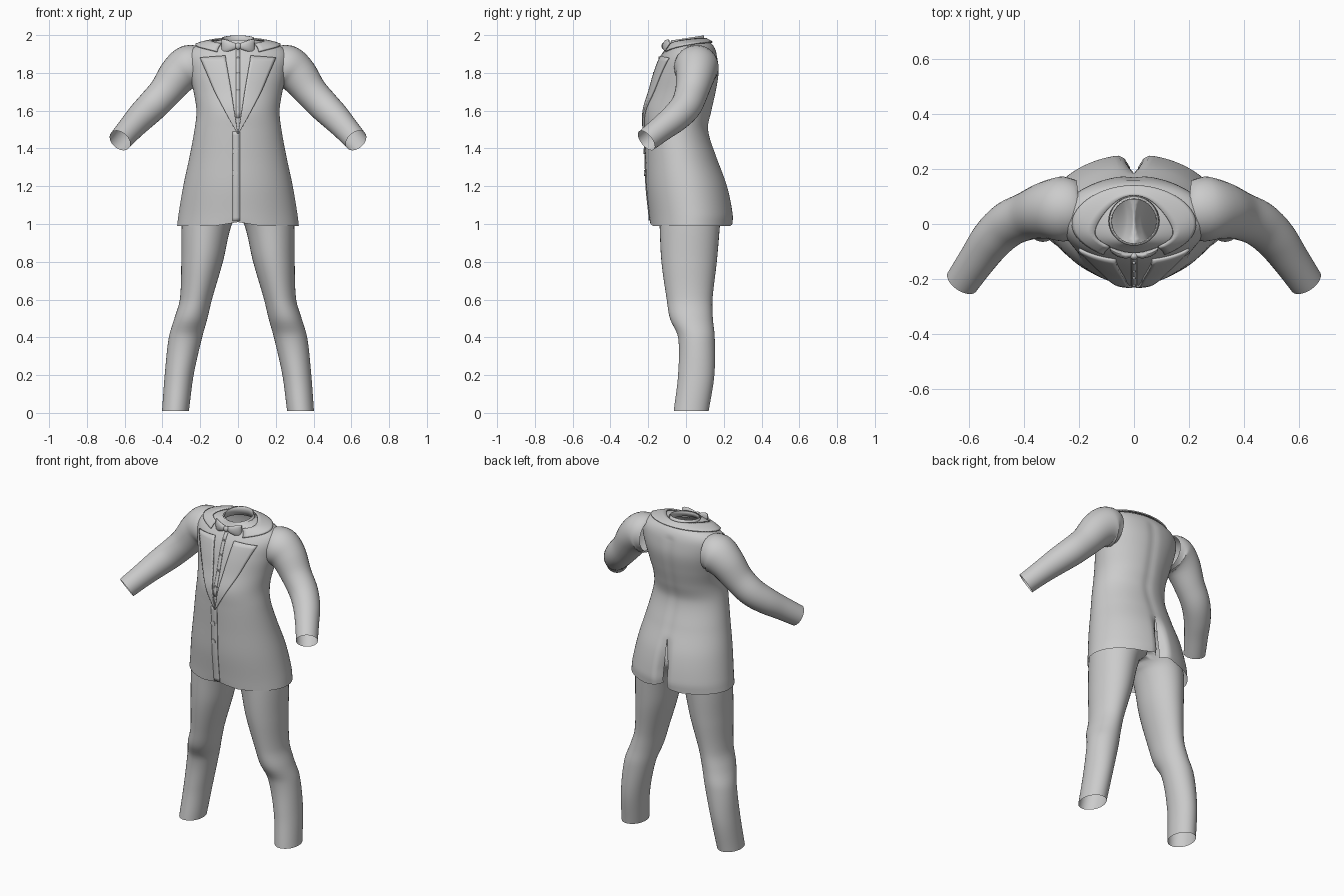
import bpy, bmesh, math
from mathutils import Vector

if "Cube" in bpy.data.objects:
    bpy.data.objects.remove(bpy.data.objects["Cube"])


def sample(keys, t):
    """Smooth (cubic Hermite) interpolation of key rows by their first value."""
    t = max(keys[0][0], min(keys[-1][0], t))
    i = max(j for j in range(len(keys) - 1) if keys[j][0] <= t)

    def slope(j, c):
        a, b = keys[max(j - 1, 0)], keys[min(j + 1, len(keys) - 1)]
        return (b[c] - a[c]) / (b[0] - a[0])
    h = keys[i + 1][0] - keys[i][0]
    u = (t - keys[i][0]) / h
    return [(2*u**3 - 3*u*u + 1) * keys[i][c] + (3*u*u - 2*u**3) * keys[i + 1][c]
            + h * ((u**3 - 2*u*u + u) * slope(i, c) + (u**3 - u*u) * slope(i + 1, c))
            for c in range(1, len(keys[0]))]


def loft(name, rings, closed=True, caps=False, mirror=False, thick=0):
    """Skin a list of equal-length point rows."""
    bm = bmesh.new()
    rows = [[bm.verts.new(p) for p in r] for r in rings]
    n = len(rows[0])
    for a, b in zip(rows, rows[1:]):
        for i in range(n if closed else n - 1):
            j = (i + 1) % n
            bm.faces.new((a[i], a[j], b[j], b[i]))
    if caps:
        bm.faces.new(rows[0][::-1])
        bm.faces.new(rows[-1])
    bmesh.ops.remove_doubles(bm, verts=bm.verts, dist=1e-4)
    # drop walls lying on the mirror plane
    inner = [f for f in bm.faces if mirror and all(abs(v.co.x) < 1e-4 for v in f.verts)]
    bmesh.ops.delete(bm, geom=inner, context='FACES')
    bmesh.ops.recalc_face_normals(bm, faces=bm.faces)
    me = bpy.data.meshes.new(name)
    bm.to_mesh(me)
    bm.free()
    ob = bpy.data.objects.new(name, me)
    bpy.context.collection.objects.link(ob)
    if mirror:
        ob.modifiers.new("mirror", 'MIRROR')
    if thick:
        s = ob.modifiers.new("thickness", 'SOLIDIFY')
        s.thickness, s.offset = thick, 0
    return ob


def steps(a, b, n):
    return [a + (b - a) * i / n for i in range(n + 1)]


# Jacket body: z, half width, front y, back y
BODY = [(0.99, .322, -.19, .25), (1.05, .315, -.195, .252), (1.2, .29, -.21, .222),
        (1.35, .258, -.215, .165), (1.5, .23, -.22, .12), (1.6, .22, -.22, .138),
        (1.7, .235, -.192, .16), (1.8, .258, -.165, .175), (1.88, .27, -.135, .168),
        (1.925, .25, -.105, .155), (1.955, .19, -.085, .135), (1.975, .092, -.077, .10)]


def body(z, a, lift=0):
    """Point on the jacket; a = 0 is the middle of the back."""
    hw, yf, yb = sample(BODY, z)
    x = (hw + lift) * math.sin(a)
    y = (yf + yb) / 2 + ((yb - yf) / 2 + lift) * math.cos(a)
    return Vector((x, y, z))


def front(x, z, lift=0):
    """Point on the jacket front at a given x."""
    hw, yf, yb = sample(BODY, z)
    y = (yf + yb) / 2 - (yb - yf) / 2 * math.sqrt(max(0, 1 - (x / hw) ** 2))
    return Vector((x, y - lift, z))


# Jacket with an open, inward-curled vent at the back
rings = []
for z in steps(0.99, 1.975, 64):
    vent = max(0, min(1, (1.29 - z) / 0.2))
    groove = .006 + .055 * vent if z < 1.9 else 0
    ring = []
    for u in steps(-1, 1, 96):
        # denser points towards the back opening
        a = math.pi + u * (math.pi - .045 * vent)
        p = body(z, a)
        if p.y > 0:
            p.y -= groove * math.exp(-(p.x / .028) ** 2)
        if z < 1.03:
            p.z += .02 * max(0, 1 - abs(p.x) / .12) * (1.03 - z) / .04
        ring.append(p)
    rings.append(ring)
loft("jacket_body", rings, closed=False)

# Sleeves: path position, radius
ARM = [(0, .20, .06, 1.83, .10), (1, .255, .055, 1.83, .118), (2, .315, .05, 1.79, .105),
       (3, .385, .03, 1.70, .088), (4, .455, .0, 1.625, .083), (5, .515, -.055, 1.565, .077),
       (6, .57, -.13, 1.505, .068), (7, .625, -.21, 1.442, .062)]
rings = []
for t in steps(0, 7, 36):
    x, y, z, r = sample(ARM, t)
    c = Vector((x, y, z))
    d = (Vector(sample(ARM, t + .05)[:3]) - Vector(sample(ARM, t - .05)[:3])).normalized()
    side = d.cross(Vector((0, 1, 0))).normalized()
    up = side.cross(d)
    rings.append([c + r * (side * math.cos(a) + up * math.sin(a))
                  for a in steps(0, 2 * math.pi, 32)[:-1]])
loft("sleeve", rings, mirror=True)

# Trousers: z, inner x, outer x, front y, back y; legs merge at the crotch
LEG = [(0.01, .26, .402, -.065, .12), (.2, .235, .388, -.042, .15), (.4, .19, .366, -.042, .152),
       (.5, .162, .337, -.085, .142), (.6, .138, .308, -.102, .14), (.8, .08, .30, -.13, .163),
       (1.0, .032, .298, -.14, .18), (1.05, -.01, .292, -.142, .182),
       (1.12, -.15, .28, -.145, .175), (1.22, -.25, .255, -.15, .15)]
rings = []
for z in steps(.01, 1.22, 60):
    xi, xo, yf, yb = sample(LEG, z)
    rings.append([(max(0, (xi + xo) / 2 + (xo - xi) / 2 * math.cos(a)),
                   (yf + yb) / 2 + (yb - yf) / 2 * math.sin(a), z)
                  for a in steps(0, 2 * math.pi, 40)[:-1]])
loft("trousers", rings, mirror=True)

# Lapels: z, inner x, outer x
LAPEL = [(1.48, .0, .004), (1.6, .02, .07), (1.7, .035, .122), (1.8, .052, .165), (1.88, .066, .20)]
rings = []
for z in steps(1.48, 1.88, 20):
    xi, xo = sample(LAPEL, z)
    rings.append([front(x, z + .015 * (z > 1.87) * (xo - x) / xo, .006)
                  for x in steps(xi, xo, 8)])
loft("lapel", rings, closed=False, mirror=True, thick=.01)

# Jacket collar wrapping the neck from lapel to lapel
rings = []
for a in steps(-2.72, 2.72, 48):
    f = (abs(a) / 2.72) ** 3
    lo, hi = 1.955 - .05 * f, 1.975 - .028 * f
    rings.append([body(z, a, .004) + Vector((0, 0, .007)) for z in steps(lo, hi, 5)])
loft("jacket_collar", rings, closed=False, thick=.008)

# Shirt front with its button strip
rings = []
for z in steps(1.50, 1.94, 16):
    w = sample(LAPEL, z)[0] + .004
    rings.append([front(x, z, .002) for x in steps(-w, w, 6)])
loft("shirt_front", rings, closed=False)
loft("shirt_placket", [[front(x, z, .004) for x in (-.01, .01)] for z in steps(1.56, 1.93, 12)],
     closed=False, thick=.003)

# Shirt neck band, higher at the back
rings = []
for k, r in ((0, .09), (.5, .088), (1, .082)):
    rings.append([(r * math.sin(a), .01 + r * math.cos(a),
                   1.94 + k * (.045 + .16 * r * math.cos(a)))
                  for a in steps(0, 2 * math.pi, 32)[:-1]])
loft("shirt_neck_band", rings, thick=.004)

# Bow tie wing: x, half height, half depth, y
rings = []
for x, h, d, y in ((.005, .012, .008, -.112), (.03, .022, .012, -.114), (.06, .033, .013, -.106),
                   (.08, .036, .01, -.096), (.088, .034, .006, -.09)):
    rings.append([(x, y + d * math.cos(a), 1.942 + h * math.sin(a))
                  for a in steps(0, 2 * math.pi, 16)[:-1]])
loft("bow_tie_wing", rings, caps=True, mirror=True)
bpy.ops.mesh.primitive_uv_sphere_add(segments=16, ring_count=10, radius=1, location=(0, -.117, 1.942))
bpy.context.object.name = "bow_tie_knot"
bpy.context.object.scale = (.016, .013, .018)

# Jacket buttons and shirt studs
for name, x, z, r in (("jacket_button", -.018, 1.385, .015), ("jacket_button", -.018, 1.27, .015),
                      ("shirt_stud", 0, 1.62, .006), ("shirt_stud", 0, 1.71, .006),
                      ("shirt_stud", 0, 1.80, .006), ("shirt_stud", 0, 1.88, .006)):
    bpy.ops.mesh.primitive_cylinder_add(vertices=20, radius=r, depth=.014,
                                        location=front(x, z, .003), rotation=(math.pi / 2, 0, 0))
    bpy.context.object.name = name

# Front closing edge, from the lapels down to the hem
loft("front_edge", [[front(x, z, .003) for x in (-.03, -.01, .01)] for z in steps(1.015, 1.49, 24)],
     closed=False, thick=.004)

bpy.ops.object.select_all(action='SELECT')
bpy.ops.object.shade_smooth_by_angle(angle=math.radians(40))
